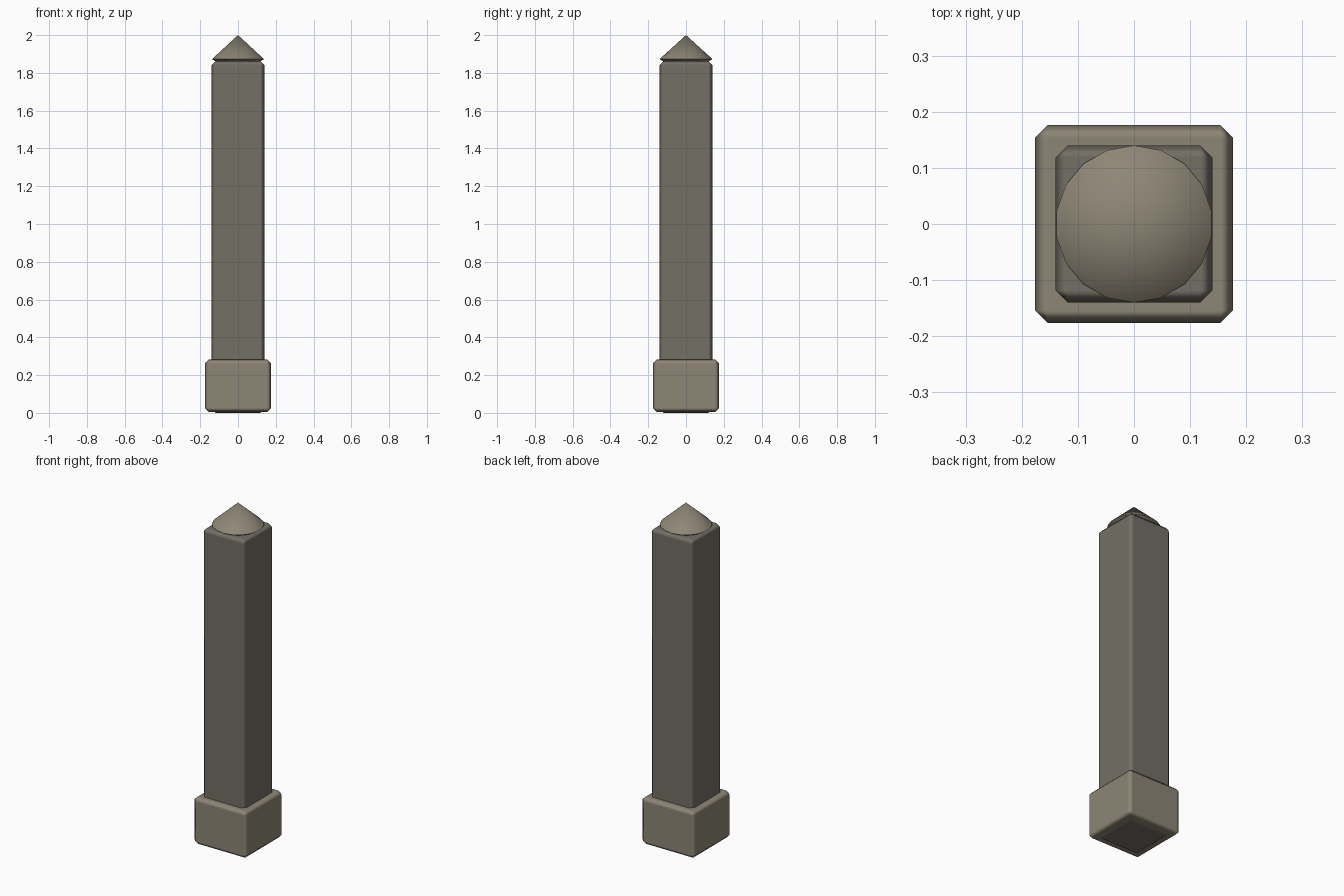
import bpy, bmesh, math
from mathutils import Matrix

if "Cube" in bpy.data.objects:
    bpy.data.objects.remove(bpy.data.objects["Cube"])


def material(name, rgb):
    m = bpy.data.materials.new(name)
    m.diffuse_color = (*rgb, 1)
    m.use_nodes = True
    m.node_tree.nodes["Principled BSDF"].inputs["Base Color"].default_value = m.diffuse_color
    return m


light_stone = material("light_stone", (0.27, 0.24, 0.18))
dark_stone = material("dark_stone", (0.17, 0.16, 0.13))


def add_object(name, bm, mat):
    bmesh.ops.recalc_face_normals(bm, faces=bm.faces)
    for f in bm.faces:
        f.smooth = True
    me = bpy.data.meshes.new(name)
    bm.to_mesh(me)
    bm.free()
    me.materials.append(mat)
    ob = bpy.data.objects.new(name, me)
    bpy.context.collection.objects.link(ob)
    return ob


def block(name, width, z0, z1, bevel, mat):
    bm = bmesh.new()
    size = Matrix.Diagonal((width, width, z1 - z0, 1))
    bmesh.ops.create_cube(bm, size=1, matrix=Matrix.Translation((0, 0, (z0 + z1) / 2)) @ size)
    ob = add_object(name, bm, mat)
    mod = ob.modifiers.new("chamfer", 'BEVEL')
    mod.width = bevel
    mod.segments = 1
    mod.harden_normals = True
    return ob


# Square foot, with the post running down through it to the ground
block("base", 0.352, 0.004, 0.283, 0.022, light_stone)
block("shaft", 0.28, 0.0, 1.864, 0.022, dark_stone)

# Pointed cap: 18-sided cone with a short undercut below the rim
SIDES = 18
bm = bmesh.new()
rings = []
for r, z in ((0.118, 1.86), (0.14, 1.873)):
    rings.append([bm.verts.new((r * math.sin(2 * math.pi * i / SIDES),
                                r * math.cos(2 * math.pi * i / SIDES), z))
                  for i in range(SIDES)])
apex = bm.verts.new((0, 0, 2.0))
low, rim = rings
bm.faces.new(low)
for i in range(SIDES):
    j = (i + 1) % SIDES
    bm.faces.new((low[i], low[j], rim[j], rim[i]))
    bm.faces.new((rim[i], rim[j], apex))
cap = add_object("cap", bm, light_stone)
bpy.context.view_layer.objects.active = cap
cap.select_set(True)
bpy.ops.object.shade_smooth_by_angle(angle=math.radians(30))
